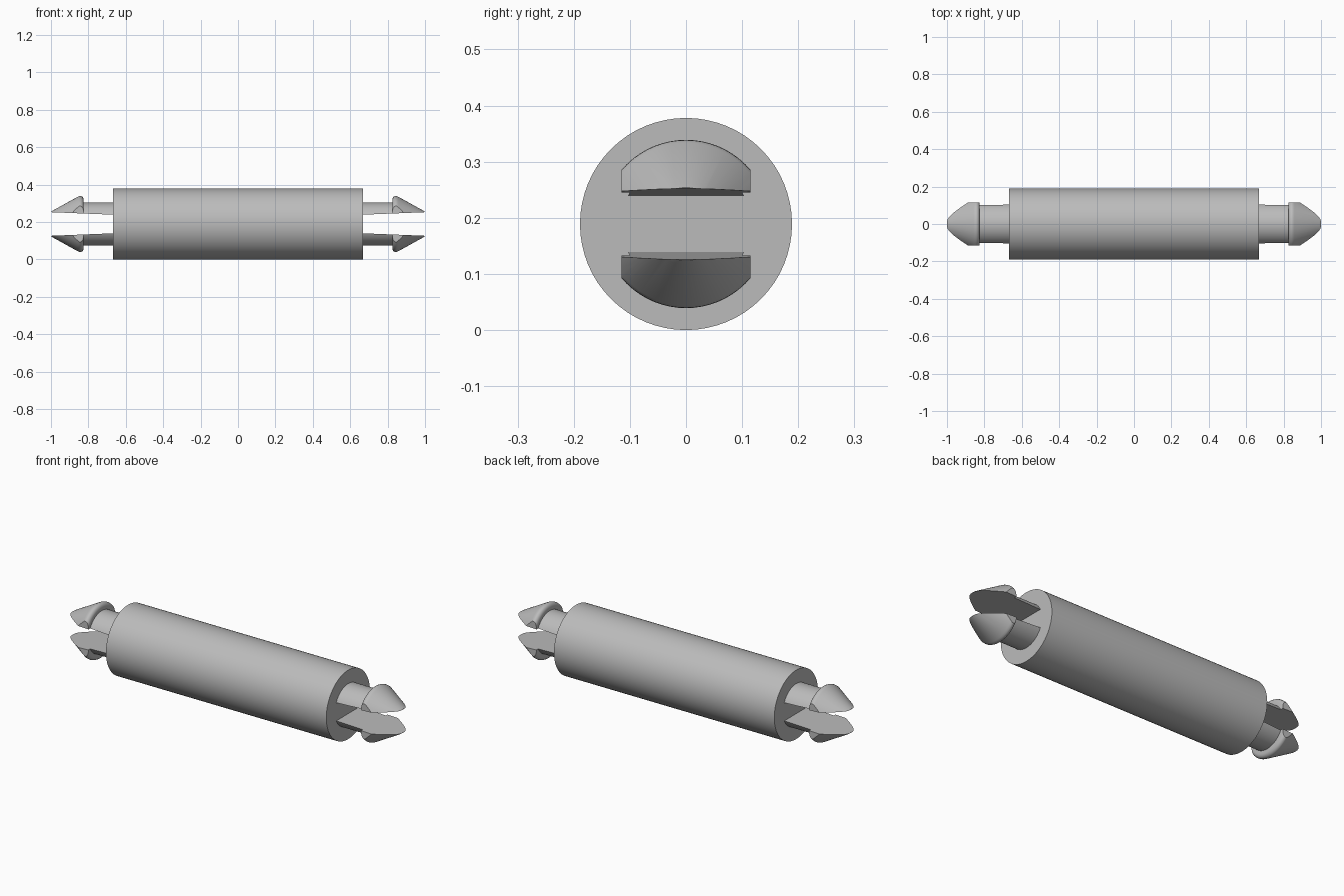
import bpy
import bmesh
import math
from mathutils import Matrix, Vector

cube = bpy.data.objects.get("Cube")
if cube:
    bpy.data.objects.remove(cube, do_unlink=True)

RADIUS = 0.189       # body radius, also the height of the axis
HALF_BODY = 0.667

grey = bpy.data.materials.new("plain grey")
grey.use_nodes = True
grey.diffuse_color = (0.5, 0.5, 0.5, 1)
grey.node_tree.nodes["Principled BSDF"].inputs["Base Color"].default_value = (0.5, 0.5, 0.5, 1)


def finish(bm, name):
    """Turn a bmesh into a smooth shaded object with sharp edges."""
    bmesh.ops.recalc_face_normals(bm, faces=bm.faces)
    mesh = bpy.data.meshes.new(name)
    bm.to_mesh(mesh)
    bm.free()
    mesh.materials.append(grey)
    mesh.shade_smooth()
    mesh.set_sharp_from_angle(angle=math.radians(30))
    obj = bpy.data.objects.new(name, mesh)
    obj.location.z = RADIUS
    bpy.context.collection.objects.link(obj)


def slice_off(bm, point, normal):
    """Remove everything on the normal side of a plane and close the cut."""
    geom = bm.verts[:] + bm.edges[:] + bm.faces[:]
    cut = bmesh.ops.bisect_plane(bm, geom=geom, dist=1e-6, plane_co=point,
                                 plane_no=normal, clear_outer=True)
    edges = [e for e in cut["geom_cut"] if isinstance(e, bmesh.types.BMEdge)]
    bmesh.ops.contextual_create(bm, geom=edges)


# Cylindrical body
bm = bmesh.new()
bmesh.ops.create_cone(bm, cap_ends=True, segments=64, radius1=RADIUS, radius2=RADIUS,
                      depth=2 * HALF_BODY, matrix=Matrix.Rotation(math.pi / 2, 4, "Y"))
finish(bm, "body")

# Barbed prong: shaft, rounded shoulder and tapering head, as (x, radius)
PROFILE = [(0.66, 0), (0.66, 0.115), (0.825, 0.115), (0.825, 0.132), (0.828, 0.141),
           (0.834, 0.147), (0.842, 0.15), (0.85, 0.149), (0.858, 0.145),
           (0.99, 0.072), (1, 0.065), (1, 0)]


def prong(name, side, level):
    bm = bmesh.new()
    verts = [bm.verts.new((x, 0, r)) for x, r in PROFILE]
    edges = [bm.edges.new(pair) for pair in zip(verts, verts[1:])]
    bmesh.ops.spin(bm, geom=verts + edges, cent=(0, 0, 0), axis=(1, 0, 0),
                   angle=math.tau, steps=64)
    bmesh.ops.remove_doubles(bm, verts=bm.verts, dist=1e-5)
    # Sloping inner flat, then straight flanks
    slice_off(bm, Vector((1, 0, 0.063)), Vector((0.04, 0, -1)))
    for flank in (1, -1):
        slice_off(bm, Vector((0, flank * 0.115, 0)), Vector((0, flank, 0)))
    bmesh.ops.scale(bm, vec=(side, 1, level), verts=bm.verts)
    finish(bm, name)


for side, side_name in ((1, "left"), (-1, "right")):
    for level, level_name in ((1, "upper"), (-1, "lower")):
        prong(f"{level_name}_{side_name}_prong", side, level)
